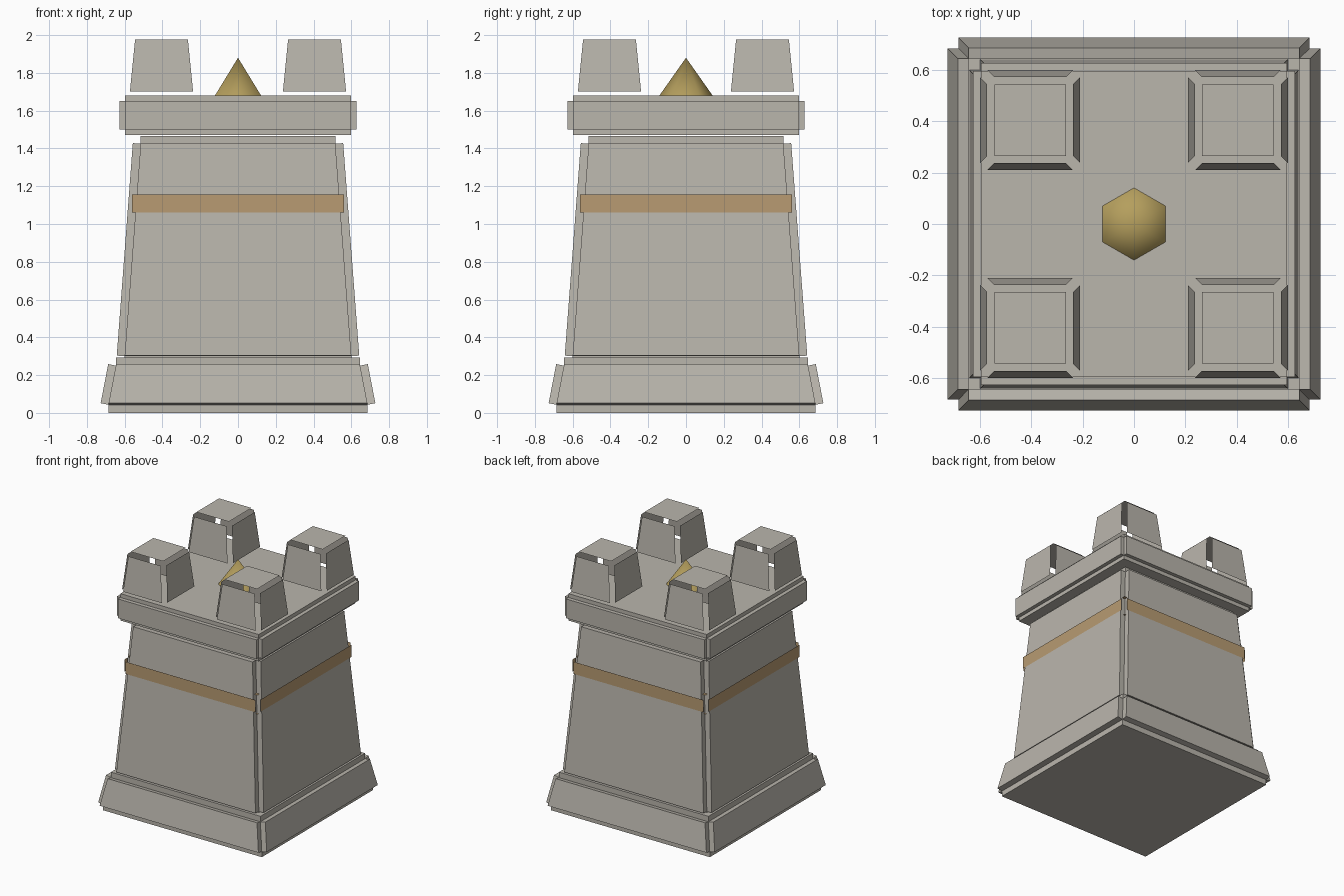
import bpy, bmesh
from mathutils import Vector

default = bpy.data.objects.get("Cube")
if default:
    bpy.data.objects.remove(default, do_unlink=True)


def make_material(name, rgb):
    mat = bpy.data.materials.new(name)
    mat.use_nodes = True
    mat.diffuse_color = (*rgb, 1)
    mat.node_tree.nodes["Principled BSDF"].inputs["Base Color"].default_value = (*rgb, 1)
    return mat


stone = make_material("grey stone", (0.49, 0.465, 0.415))
tan = make_material("tan band", (0.48, 0.33, 0.17))
gold = make_material("dull gold", (0.46, 0.345, 0.11))


def finish(bm, name, mat, location=(0, 0, 0)):
    mesh = bpy.data.meshes.new(name)
    bm.to_mesh(mesh)
    bm.free()
    mesh.materials.append(mat)
    obj = bpy.data.objects.new(name, mesh)
    obj.location = location
    bpy.context.collection.objects.link(obj)
    return obj


def block(name, mat, low, high, z0, z1, step, solid=True, x=0, y=0):
    """Tapered block, each face pushed outward: stepped edges, or loose panels."""
    bm = bmesh.new()
    bmesh.ops.create_cube(bm, size=2)
    for v in bm.verts:
        half, z = (high, z1) if v.co.z > 0 else (low, z0)
        v.co = Vector((v.co.x * half, v.co.y * half, z))
    bm.normal_update()
    if solid:
        faces = bmesh.ops.extrude_discrete_faces(bm, faces=bm.faces[:])["faces"]
    else:
        bmesh.ops.split_edges(bm, edges=bm.edges[:])
        faces = bm.faces[:]
    bm.normal_update()
    for f in faces:
        offset = f.normal * step
        for v in f.verts:
            v.co += offset
    bm.normal_update()
    return finish(bm, name, mat, (x, y, 0))


# Stepped tower from the ground up
block("base_plinth", stone, 0.685, 0.645, 0.043, 0.25, 0.043)
block("tower_body", stone, 0.60, 0.515, 0.30, 1.425, 0.042)
block("cornice", stone, 0.597, 0.597, 1.50, 1.65, 0.03)

# Painted belt around the wall
block("wall_band", tan, 0.56, 0.56, 1.06, 1.155, 0.027, solid=False)

# Four corner merlons made from loose panels
for sx, side in ((1, "left"), (-1, "right")):
    for sy, end in ((-1, "front"), (1, "back")):
        block(f"merlon_{end}_{side}", stone, 0.167, 0.14, 1.70, 1.973, 0.028,
              solid=False, x=sx * 0.405, y=sy * 0.405)

# Six-sided finial in the middle of the roof
bm = bmesh.new()
bmesh.ops.create_cone(bm, cap_ends=True, segments=6, radius1=0.148, radius2=0, depth=0.21)
for f in bm.faces:
    f.smooth = len(f.verts) == 3
for e in bm.edges:
    e.smooth = all(f.smooth for f in e.link_faces)
finish(bm, "roof_finial", gold, (0, 0, 1.775))
